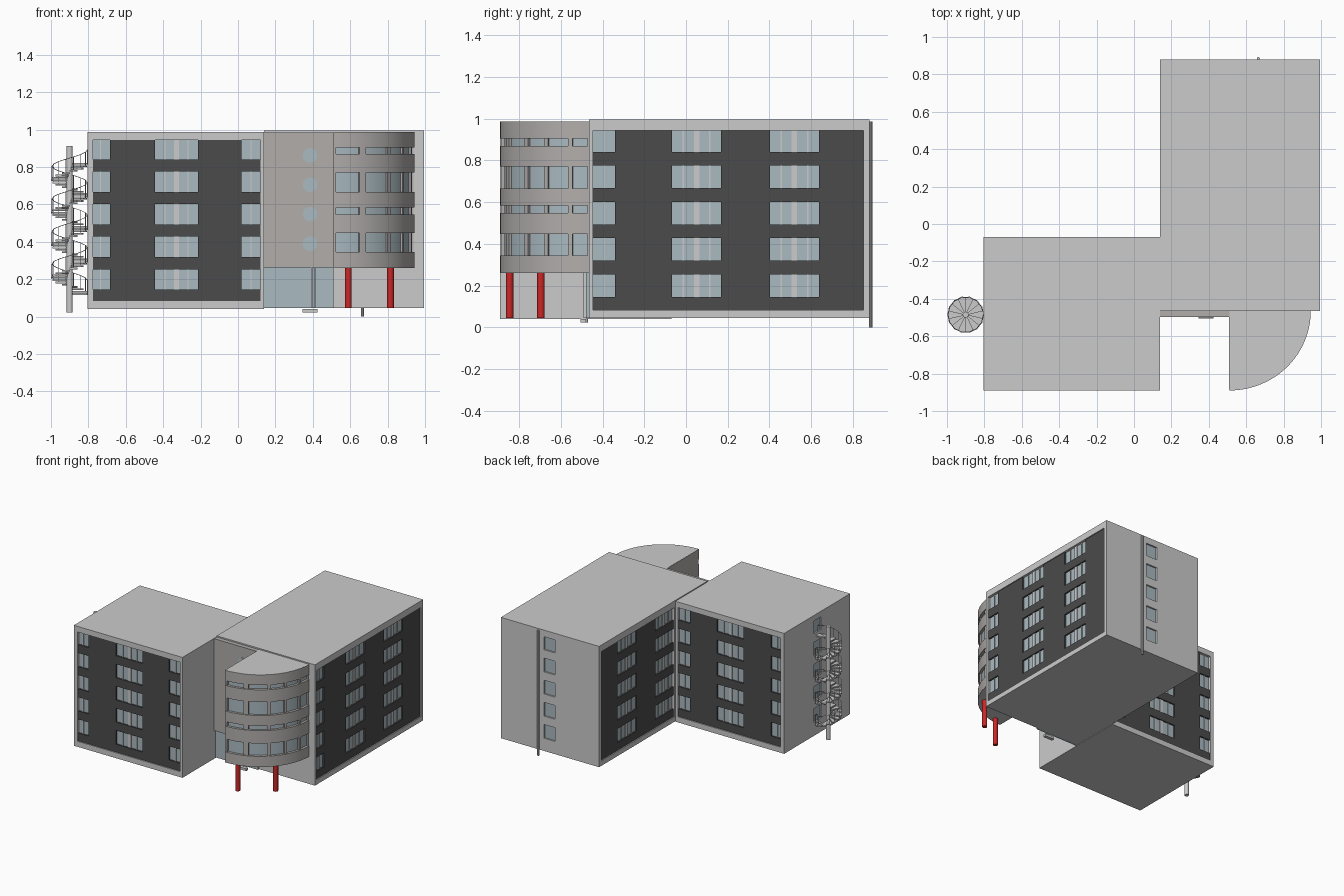
import bpy, bmesh, math
from mathutils import Matrix, Vector

if "Cube" in bpy.data.objects:
    bpy.data.objects.remove(bpy.data.objects["Cube"])


def material(name, col):
    m = bpy.data.materials.new(name)
    m.diffuse_color = (*col, 1)
    m.use_nodes = True
    m.node_tree.nodes["Principled BSDF"].inputs["Base Color"].default_value = m.diffuse_color
    return m


DARK = material("dark_cladding", (0.07, 0.07, 0.07))
GLASS = material("window_glass", (0.40, 0.49, 0.53))
STONE = material("warm_render", (0.44, 0.42, 0.41))
RED = material("red_paint", (0.6, 0.02, 0.02))


def prisms(name, parts, mat=None, mtx=Matrix(), smooth=False):
    """Extrude each (outline, z0, z1) upward into one object."""
    bm = bmesh.new()
    for pts, z0, z1 in parts:
        lo = [bm.verts.new((x, y, z0)) for x, y in pts]
        hi = [bm.verts.new((x, y, z1)) for x, y in pts]
        bm.faces.new(lo[::-1])
        bm.faces.new(hi)
        n = len(pts)
        for i in range(n):
            j = (i + 1) % n
            bm.faces.new((lo[i], lo[j], hi[j], hi[i]))
    bmesh.ops.recalc_face_normals(bm, faces=bm.faces)
    me = bpy.data.meshes.new(name)
    bm.to_mesh(me)
    bm.free()
    me.transform(mtx)
    ob = bpy.data.objects.new(name, me)
    bpy.context.collection.objects.link(ob)
    if mat:
        me.materials.append(mat)
    if smooth:
        bpy.ops.object.select_all(action='DESELECT')
        ob.select_set(True)
        bpy.context.view_layer.objects.active = ob
        bpy.ops.object.shade_smooth_by_angle(angle=math.radians(30))
    return ob


def rect(x0, x1, y0, y1, z0, z1):
    return ([(x0, y0), (x1, y0), (x1, y1), (x0, y1)], z0, z1)


def boxes(name, items, mat=None, mtx=Matrix()):
    return prisms(name, [rect(*b) for b in items], mat, mtx)


def circle(x, y, r, n=20):
    return [(x + r * math.cos(2 * math.pi * i / n), y + r * math.sin(2 * math.pi * i / n)) for i in range(n)]


ROWS = [(0.145 + 0.174 * i, 0.253 + 0.174 * i) for i in range(4)] + [(0.841, 0.943)]
D = 0.03


def facade(name, turn, loc, wall, panel, windows, mat, inset):
    """Frame, cladding bands and glazing; local x runs along the wall, y inward."""
    mtx = Matrix.Translation(loc) @ Matrix.Rotation(math.radians(turn), 4, 'Z')
    u0, u1, z0, z1 = wall
    p0, p1 = panel
    b0, b1 = 0.083, 0.943
    boxes(name + "_frame", [(u0, p0, 0, D, z0, z1), (p1, u1, 0, D, z0, z1),
                            (p0, p1, 0, D, z0, b0), (p0, p1, 0, D, b1, z1)], None, mtx)
    clad, bars, low = [], [], b0
    edges = [p0] + [e for w in windows for e in w] + [p1]
    for r0, r1 in ROWS:
        clad.append((p0, p1, inset, D, low, r0))
        for a, b in zip(edges[::2], edges[1::2]):
            if b - a > 0.001:
                clad.append((a, b, inset, D, r0, r1))
        low = r1
        for a, b in windows:
            c, w = (a + b) / 2, b - a
            cuts = [(c, 0.013), (c - w * .27, .003), (c + w * .27, .003)] if w > 0.15 else [(c, .003)] if mat else []
            bars += [(m - h, m + h, inset + .006, D, r0, r1) for m, h in cuts]
    boxes(name + "_cladding", clad, mat, mtx)
    boxes(name + "_glass", [(a, b, inset + 0.012, D, *r) for a, b in windows for r in ROWS], GLASS, mtx)
    if bars:
        boxes(name + "_mullions", bars, None, mtx)


def wing(name, x0, x1, y0, y1, z0, z1, cx0, cx1, cy0, cy1):
    boxes(name, [(cx0, cx1, cy0, cy1, z0, z1), (x0, x1, y0, y1, z1 - .02, z1), (x0, x1, y0, y1, z0, z0 + .02)])


# Left wing
wing("left_wing", -.805, .14, -.89, -.07, .04, .987, -.805 + D, .14, -.89 + D, -.07 - D)
lw = [(-.785, -.684), (-.444, -.214), (.018, .12)]
facade("left_wing_front", 0, (0, -.89, 0), (-.805, .14, .04, .987), (-.785, .12), lw, DARK, .008)
facade("left_wing_back", 180, (0, -.07, 0), (-.14, .805, .04, .987), (-.12, .785),
       [(-b, -a) for a, b in lw[::-1]], DARK, .008)
facade("left_wing_end", -90, (-.805, 0, 0), (.07, .89, .04, .987), (.09, .87), [(.44, .53)], None, 0)

# Right wing
wing("right_wing", .14, .995, -.465, .88, .045, .995, .14 + D, .995 - D, -.465, .88 - D)
rw = [(-.446, -.34), (-.067, .168), (.402, .637)]
facade("right_wing_side", 90, (.995, 0, 0), (-.465, .88, .045, .995), (-.446, .87), rw, DARK, .008)
facade("right_wing_inner", -90, (.14, 0, 0), (-.88, .07, .045, .995), (-.87, .055),
       [(-.637, -.402), (-.168, .055)], DARK, .008)
facade("right_wing_back", 180, (0, .88, 0), (-.995, -.14, .045, .995), (-.98, -.16), [(-.62, -.525)], None, 0)
prisms("drain_pipe", [(circle(.665, .885, .008, 10), 0, .985)], None, smooth=True)

# Entrance: rendered wall with round windows above a glazed lobby
boxes("entrance_wall", [(.14, .51, -.498, -.46, .262, .985)], STONE)
turn_up = Matrix.Translation((.385, -.498, 0)) @ Matrix.Rotation(math.pi / 2, 4, 'X')
prisms("round_windows", [(circle(0, z, .039, 28), -.01, .003) for z in (.39, .548, .705, .862)], GLASS, turn_up, True)
boxes("lobby_glass", [(.14, .51, -.48, -.46, .045, .262)], GLASS)
boxes("lobby_door_frame", [(.39, .397, -.492, -.47, .045, .262), (.408, .415, -.492, -.47, .045, .262),
                           (.345, .425, -.505, -.48, .022, .04)])

# Quarter round tower
TC = Vector((.51, -.465))


def arc(r, a0, a1):
    n = max(2, round((a1 - a0) / 3))
    angs = [math.radians(-a0 - (a1 - a0) * i / n) for i in range(n + 1)]
    return [(TC.x + .435 * r * math.cos(a), TC.y + .425 * r * math.sin(a)) for a in angs]


def sector(r, a0, a1, z0, z1):
    return (arc(r, a0, a1) + arc(.9, a0, a1)[::-1], z0, z1)


slots = [(.345, .446), (.547, .584), (.666, .771), (.868, .905)]
panes = [(1, 11), (14, 28), (30.5, 44), (47.5, 66), (71, 88)]
solid, z = [], .262
for s0, s1 in slots:
    solid.append(sector(1, 0, 90, z, s0))
    ends = [0] + [e for p in panes for e in p] + [90]
    solid += [sector(.985, a, b, s0, s1) for a, b in zip(ends[::2], ends[1::2])]
    z = s1
solid.append(sector(1, 0, 90, z, .985))
prisms("tower_wall", solid, STONE, smooth=True)
prisms("tower_glass", [(arc(.955, 0, 90) + [tuple(TC)], .27, .975)], GLASS, smooth=True)
prisms("tower_roof_and_floor", [(arc(.998, 0, 90) + [tuple(TC)], a, b) for a, b in ((.261, .275), (.97, .986))])
boxes("tower_flat_side", [(.509, .525, -.885, -.465, .262, .985)], STONE)
prisms("red_columns", [(circle(x, y, .018), .045, .27) for x, y in ((.59, -.845), (.815, -.695))], RED, smooth=True)

# Spiral stair: post, wedge treads, rails
SX, SY, PER, TURNS, RISE = -.9, -.485, 14, 4, .174
prisms("stair_post", [(circle(SX, SY, .016), .022, .912)], smooth=True)


def on_stair(r, t):
    a = 2 * math.pi * t / PER
    return (SX + r * math.cos(a), SY + r * math.sin(a))


treads, rails = [], [[]]
for i in range(PER * TURNS + 1):
    h = .125 + RISE * i / PER
    treads.append(([on_stair(.01, i - .5), on_stair(.095, i - .52), on_stair(.099, i), on_stair(.095, i + .52),
                    on_stair(.01, i + .5)], h - .009, h))
    p = on_stair(.094, i)
    rails[0].append((*p, h + .07))
    rails.append([(*p, h - .005), (*p, h + .07)])
prisms("stair_treads", treads)
cu = bpy.data.curves.new("stair_railing", 'CURVE')
cu.dimensions = '3D'
cu.bevel_depth = .0018
cu.bevel_resolution = 1
for path in rails:
    sp = cu.splines.new('POLY')
    sp.points.add(len(path) - 1)
    for q, co in zip(sp.points, path):
        q.co = (*co, 1)
ob = bpy.data.objects.new("stair_railing", cu)
bpy.context.collection.objects.link(ob)
bpy.ops.object.select_all(action='DESELECT')
ob.select_set(True)
bpy.context.view_layer.objects.active = ob
bpy.ops.object.convert(target='MESH')
